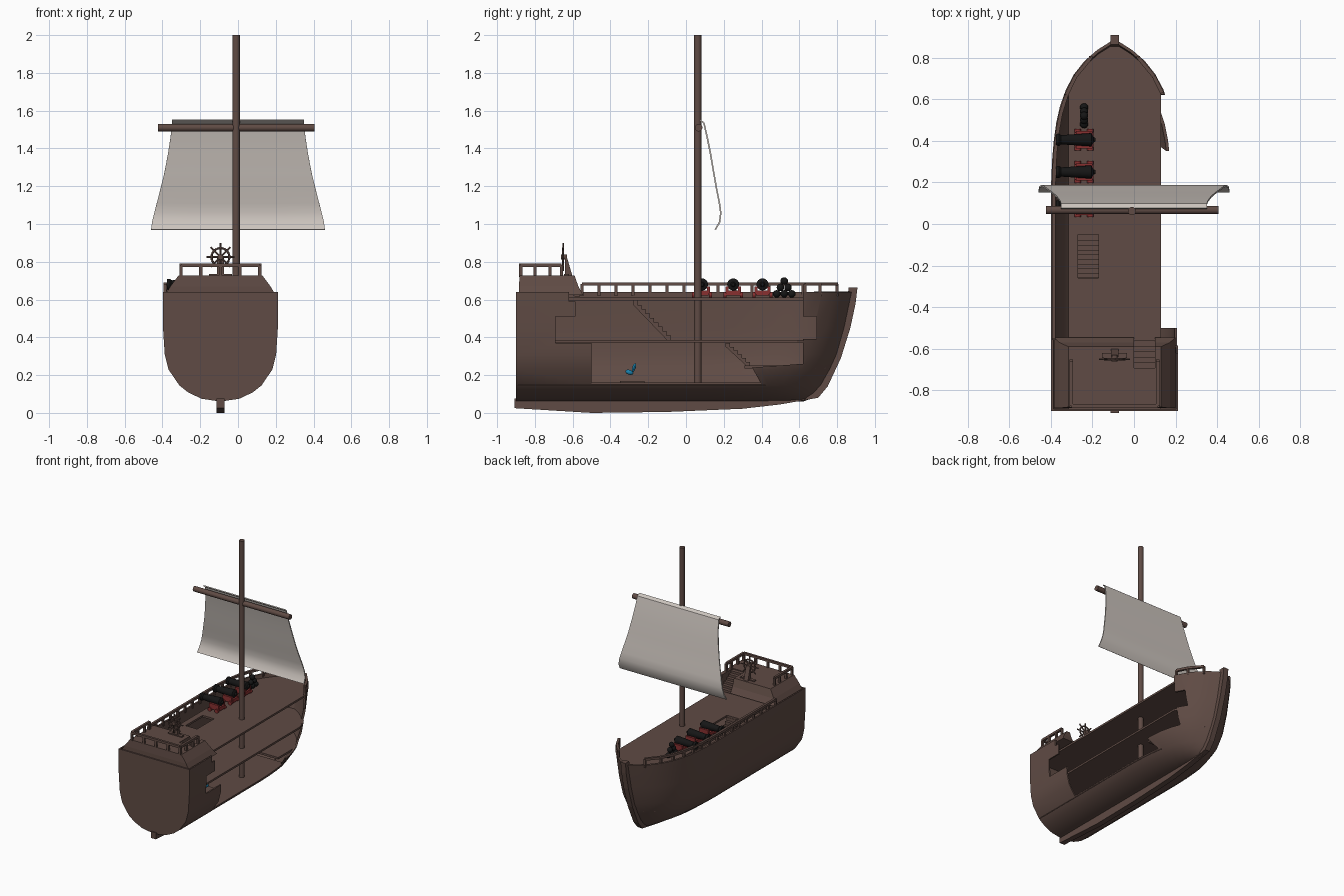
import bpy, bmesh, math
from mathutils import Vector, Matrix

if "Cube" in bpy.data.objects:
    bpy.data.objects.remove(bpy.data.objects["Cube"])

CX = -0.093  # hull centre line


def mat(name, c):
    m = bpy.data.materials.new(name)
    m.diffuse_color = (*c, 1)
    m.use_nodes = True
    m.node_tree.nodes["Principled BSDF"].inputs["Base Color"].default_value = m.diffuse_color
    return m


WOOD = mat("wood", (0.115, 0.07, 0.058))
IRON = mat("iron", (0.008, 0.008, 0.008))
RED = mat("red_paint", (0.25, 0.03, 0.03))
CLOTH = mat("cloth", (0.60, 0.55, 0.51))
BLUE = mat("blue", (0.01, 0.22, 0.42))


def finish(name, bm, m=WOOD, smooth=False):
    bmesh.ops.recalc_face_normals(bm, faces=bm.faces)
    me = bpy.data.meshes.new(name)
    bm.to_mesh(me)
    bm.free()
    ob = bpy.data.objects.new(name, me)
    bpy.context.collection.objects.link(ob)
    me.materials.append(m)
    bpy.ops.object.select_all(action='DESELECT')
    bpy.context.view_layer.objects.active = ob
    ob.select_set(True)
    if smooth:
        bpy.ops.object.shade_smooth_by_angle(angle=math.radians(35))
    return ob


def box(bm, x0, x1, y0, y1, z0, z1):
    M = Matrix.Translation(((x0 + x1) / 2, (y0 + y1) / 2, (z0 + z1) / 2)) @ Matrix.Diagonal((x1 - x0, y1 - y0, z1 - z0, 1))
    bmesh.ops.create_cube(bm, size=1, matrix=M)


def rod(bm, p, q, r1, r2=None, n=16):
    p, q = Vector(p), Vector(q)
    d = q - p
    M = Matrix.Translation((p + q) / 2) @ d.to_track_quat('Z', 'Y').to_matrix().to_4x4()
    if n == 4:
        M = M @ Matrix.Rotation(math.pi / 4, 4, 'Z')
    bmesh.ops.create_cone(bm, cap_ends=True, segments=n, radius1=r1, radius2=r1 if r2 is None else r2, depth=d.length, matrix=M)


def prism(bm, pts, offset):
    f = bm.faces.new([bm.verts.new(p) for p in pts])
    ext = bmesh.ops.extrude_face_region(bm, geom=[f])
    bmesh.ops.translate(bm, vec=offset, verts=[v for v in ext['geom'] if isinstance(v, bmesh.types.BMVert)])


def apply(ob, kind, **kw):
    md = ob.modifiers.new(kind, kind)
    for k, v in kw.items():
        setattr(md, k, v)
    bpy.context.view_layer.objects.active = ob
    bpy.ops.object.modifier_apply(modifier=md.name)


def cut(ob, bm):
    c = finish("cutter", bm)
    c.hide_render = True
    apply(ob, 'BOOLEAN', operation='DIFFERENCE', object=c, solver='EXACT')
    bpy.data.objects.remove(c)


def lerp(tab, x):
    for (a, b), (c, d) in zip(tab, tab[1:]):
        if x <= c:
            return b + (d - b) * max(0, x - a) / (c - a)
    return tab[-1][1]


# Hull lines: (half width, height, bow end) rows and a plan taper
ROWS = [(0.0, 0.06, 0.62), (0.1, 0.075, 0.66), (0.17, 0.108, 0.69), (0.217, 0.145, 0.72), (0.275, 0.23, 0.765),
        (0.295, 0.31, 0.80), (0.304, 0.45, 0.84), (0.305, 0.64, 0.88)]
TAPER = [(0, 1), (.62, 1), (.68, .985), (.73, .96), (.78, .92), (.825, .86), (.87, .765), (.91, .64), (.945, .48), (.975, .28), (1, .05)]


def half(y, z):
    f = lerp([(r[1], r[0]) for r in ROWS], z)
    e = lerp([(r[1], r[2]) for r in ROWS], z)
    return f * lerp(TAPER, (y + 0.9) / (e + 0.9))


# Hull shell
bm = bmesh.new()
rings = []
section = [(-1, r) for r in ROWS[:0:-1]] + [(1, r) for r in ROWS]
for t, g in TAPER:
    rings.append([bm.verts.new((CX + s * f * g, -0.9 + t * (e + 0.9), z)) for s, (f, z, e) in section])
for a, b in zip(rings, rings[1:]):
    for i in range(len(a) - 1):
        bm.faces.new((a[i], a[i + 1], b[i + 1], b[i]))
bm.faces.new(rings[0])
hull = finish("hull", bm)
apply(hull, 'SOLIDIFY', thickness=0.014, offset=-1)
bm = bmesh.new()  # stepped cutaway in the right side
prism(bm, [(0.03, y, z) for y, z in [(-.5, .15), (-.5, .37), (-.69, .37), (-.69, .51), (-.585, .51), (-.585, .59), (-.62, .59),
      (-.62, .7), (.62, .7), (.62, .51), (.69, .51), (.69, .39), (.62, .39), (.62, .26), (.35, .24), (.40, .15)]], (0.4, 0, 0))
cut(hull, bm)
bpy.ops.object.select_all(action='DESELECT')
hull.select_set(True)
bpy.context.view_layer.objects.active = hull
bpy.ops.object.shade_smooth_by_angle(angle=math.radians(30))

# Keel and stem
bm = bmesh.new()
prism(bm, [(CX - 0.021, y, z) for y, z in [(-.908, .025), (-.5, 0), (-.1, .005), (.3, .022), (.5, .045), (.7, .08), (.75, .14),
      (.82, .29), (.87, .45), (.898, .58), (.908, .665), (.862, .665), (.83, .46), (.78, .29), (.72, .16), (.67, .105), (.5, .08), (-.908, .075)]], (0.042, 0, 0))
finish("keel", bm)


# Decks
def deck(name, z, y0, y1, holes=()):
    bm = bmesh.new()
    ys = [y0 + (y1 - y0) * i / 24 for i in range(25)]
    ws = [min(0.222, half(y, z) - 0.008) for y in ys]
    prism(bm, [(CX - w, y, z) for y, w in zip(ys, ws)] + [(CX + w, y, z) for y, w in zip(ys[::-1], ws[::-1])], (0, 0, -0.015))
    ob = finish(name, bm)
    for a, b, c, d in holes:
        bm = bmesh.new()
        box(bm, a, b, c, d, z - 0.1, z + 0.1)
        cut(ob, bm)


deck("main_deck", 0.61, -0.89, 0.86, [(-.27, -.17, -.26, -.05)])
deck("middle_deck", 0.387, -0.89, 0.80, [(-.27, -.17, .2, .36)])
deck("lower_deck", 0.16, -0.89, 0.42)
deck("bow_platform", 0.25, 0.31, 0.74)


# Stairs
def stairs(name, x0, x1, y0, z0, y1, z1, n):
    bm = bmesh.new()
    dy, dz = (y1 - y0) / n, (z1 - z0) / n
    pts = []
    for i in range(n):
        pts += [(x0, y0 + i * dy, z0 + i * dz), (x0, y0 + (i + 1) * dy, z0 + i * dz)]
    pts += [(x0, y1, z1), (x0, y1 - dy, z1), (x0, y0, z0 + dz)]
    prism(bm, pts, (x1 - x0, 0, 0))
    finish(name, bm)


stairs("main_stairs", -.27, -.17, -.28, .595, -.08, .387, 9)
stairs("lower_stairs", -.27, -.17, .21, .37, .34, .25, 6)

# Raised stern deck with a stair recess
bm = bmesh.new()
prev = None
for w, a, b, z in [(.292, -.885, -.545, .625), (.265, -.885, -.57, .67), (.222, -.88, -.59, .727)]:
    ring = [bm.verts.new((CX + sx * w, y, z)) for sx, y in [(-1, a), (1, a), (1, b), (-1, b)]]
    if prev:
        for i in range(4):
            bm.faces.new((prev[i], prev[(i + 1) % 4], ring[(i + 1) % 4], ring[i]))
    else:
        bm.faces.new(ring)
    prev = ring
bm.faces.new(prev)
poop = finish("stern_deck", bm)
bm = bmesh.new()
box(bm, 0, .1, -.72, -.4, .6, .8)
cut(poop, bm)
stairs("stern_stairs", 0, .1, -.72, .72, -.56, .615, 6)


# Railings
def railing(name, pts, h, r=0.009):
    bm = bmesh.new()
    for p in pts:
        rod(bm, p, Vector(p) + Vector((0, 0, h)), r * 1.3, n=4)
    for p, q in zip(pts, pts[1:]):
        rod(bm, Vector(p) + Vector((0, 0, h)), Vector(q) + Vector((0, 0, h)), r * 1.4, n=4)
    finish(name, bm)


railing("left_railing", [(CX - half(y, .64) + .012, y, .62) for y in [-.55 + .09 * i for i in range(16)]], 0.062)
railing("right_bow_railing", [(CX + half(y, .64) - .012, y, .62) for y in (.63, .71, .80)], 0.062)
L, R = CX - .208, CX + .208
railing("stern_railing", [(L, y, .72) for y in (-.66, -.72, -.80, -.875)] + [(L + .104 * i, -.875, .72) for i in (1, 2, 3)]
        + [(R, y, .72) for y in (-.875, -.80, -.72, -.66)], 0.062)

# Steering wheel and stand
bm = bmesh.new()
c = Vector((CX, -.65, .825))
ring = [c + Vector((math.cos(k * math.pi / 8), 0, math.sin(k * math.pi / 8))) * .048 for k in range(16)]
for i in range(16):
    rod(bm, ring[i], ring[(i + 1) % 16], .006, n=6)
for i in range(0, 16, 2):
    rod(bm, c, c + (ring[i] - c) * 1.55, .005, n=6)
rod(bm, c + Vector((0, -.012, 0)), c + Vector((0, .02, 0)), .014, n=12)
finish("steering_wheel", bm)
bm = bmesh.new()
prism(bm, [(CX - .018, y, z) for y, z in [(-.64, .72), (-.60, .72), (-.632, .83), (-.64, .83)]], (.036, 0, 0))
box(bm, CX - .06, CX + .06, -.645, -.62, .72, .735)
finish("wheel_stand", bm)

# Mast and yard
bm = bmesh.new()
rod(bm, (-.01, .062, .155), (-.01, .062, 2), .02)
rod(bm, (-.423, .067, 1.51), (.405, .067, 1.51), .02)
finish("mast_and_yard", bm, smooth=True)

# Sail
bm = bmesh.new()
prof = [(.075, 1.55, .35), (.095, 1.535, .35), (.112, 1.46, .357), (.13, 1.37, .371), (.147, 1.27, .39), (.163, 1.18, .412), (.177, 1.11, .43),
        (.184, 1.06, .443), (.178, 1.01, .455), (.155, .97, .46)]
rows = [[bm.verts.new((s * w, y, z)) for s in (-1, -.5, 0, .5, 1)] for y, z, w in prof]
for a, b in zip(rows, rows[1:]):
    for i in range(4):
        bm.faces.new((a[i], a[i + 1], b[i + 1], b[i]))
sail = finish("sail", bm, CLOTH)
apply(sail, 'SOLIDIFY', thickness=0.008, offset=0)
bpy.ops.object.shade_smooth_by_angle(angle=math.radians(35))

# Cannons on carriages
for i, y in enumerate((.085, .25, .405)):
    bm = bmesh.new()
    prof = [(-.185, .008), (-.195, .014), (-.205, .032), (-.28, .027), (-.35, .022), (-.36, .03), (-.375, .028)]
    for (xa, ra), (xb, rb) in zip(prof, prof[1:]):
        rod(bm, (xa, y, .68), (xb, y, .68), ra, rb)
    finish(f"cannon_{i}", bm, IRON, True)
    bm = bmesh.new()
    box(bm, -.285, -.195, y - .035, y + .035, .622, .648)
    for s in (-1, 1):
        box(bm, -.28, -.2, y + s * .034 - .008, y + s * .034 + .008, .63, .668)
        for x in (-.27, -.21):
            rod(bm, (x, y + s * .036, .624), (x, y + s * .052, .624), .015, n=12)
    finish(f"carriage_{i}", bm, RED)

# Stacked cannonballs
bm = bmesh.new()
for y, z in [(.48, .63), (.52, .63), (.56, .63), (.5, .664), (.54, .664), (.52, .698)]:
    bmesh.ops.create_uvsphere(bm, u_segments=16, v_segments=10, radius=.02, matrix=Matrix.Translation((-.24, y, z)))
finish("cannonballs", bm, IRON, True)

# Small blue item in the hold, over a floor plate
bm = bmesh.new()
for y, z, sy, sz in [(-.3, .215, .022, .013), (-.275, .24, .009, .024)]:
    M = Matrix.Translation((-.06, y, z)) @ Matrix.Rotation(-.3, 4, 'X') @ Matrix.Diagonal((.012, sy, sz, 1))
    bmesh.ops.create_uvsphere(bm, u_segments=12, v_segments=8, radius=1, matrix=M)
finish("blue_item", bm, BLUE, True)
bm = bmesh.new()
box(bm, -.12, 0, -.35, -.22, .158, .168)
finish("floor_plate", bm)
